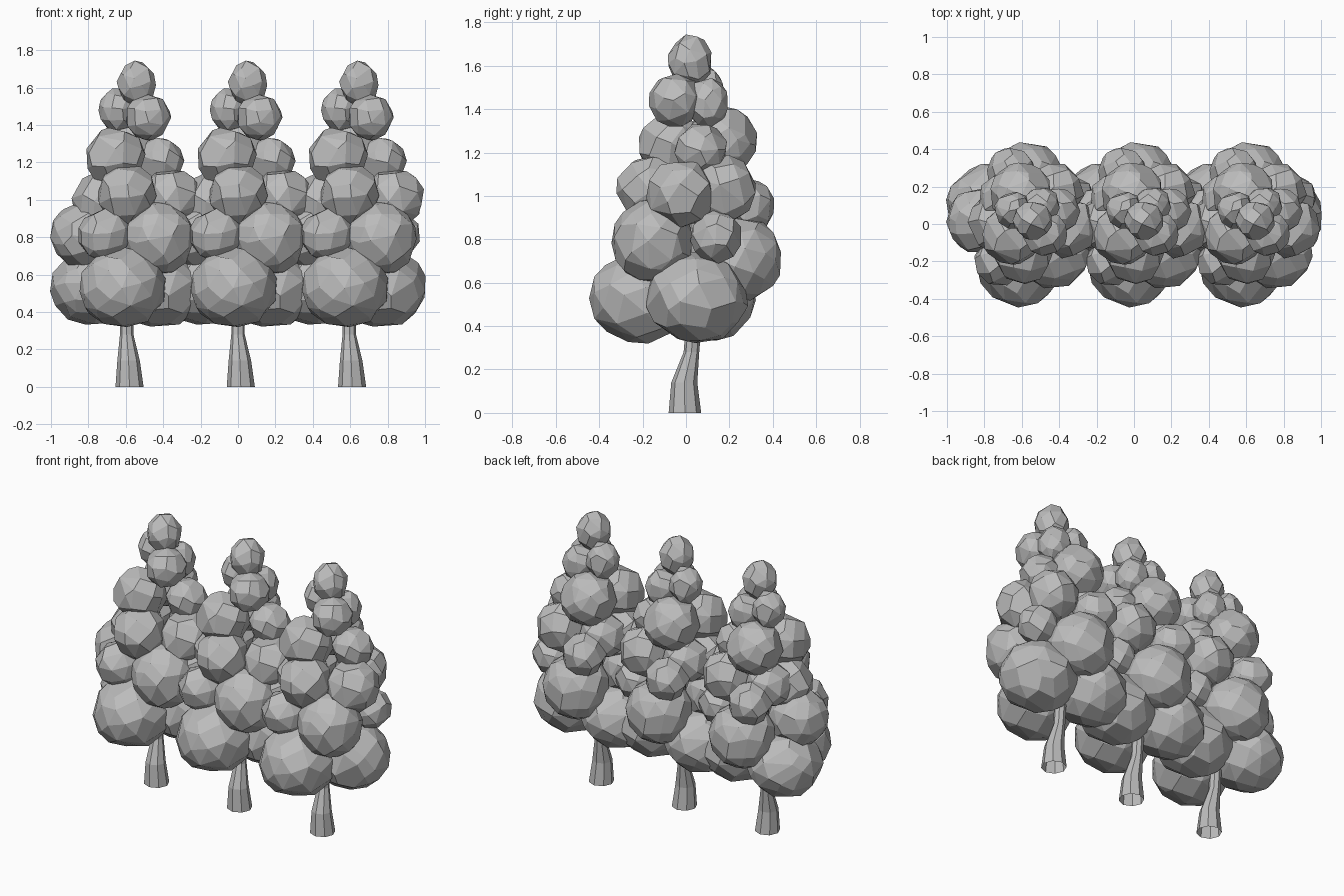
import bpy
import bmesh
import math
import random
from mathutils import Vector, Euler

random.seed(7)

cube = bpy.data.objects.get("Cube")
if cube:
    bpy.data.objects.remove(cube, do_unlink=True)

SPACING = 0.595

# One plain grey covers the trunks and the foliage
grey = bpy.data.materials.new("plain_grey")
grey.use_nodes = True
GREY = (0.5, 0.5, 0.5, 1.0)
grey.diffuse_color = GREY
grey.node_tree.nodes["Principled BSDF"].inputs["Base Color"].default_value = GREY

# Foliage clumps of one tree: x, y, z, radius, in groups that share a height ratio
SQUAT = [
    # broad bottom ring
    (-0.02, -0.21, 0.53, 0.23), (0.18, 0.05, 0.53, 0.23), (-0.185, 0.1, 0.53, 0.22),
]
ROUND = [
    (0.02, 0.24, 0.71, 0.2),
    # second ring
    (-0.12, -0.19, 0.81, 0.14), (0.17, -0.155, 0.79, 0.19), (-0.23, 0.02, 0.81, 0.175),
    (0.26, 0.14, 0.81, 0.12), (-0.06, 0.28, 0.95, 0.13),
    # third ring
    (0, -0.16, 1.03, 0.158), (0.24, -0.02, 1.01, 0.16), (-0.13, 0.01, 0.99, 0.16),
    (0.17, 0.17, 1.03, 0.155), (-0.1, 0.14, 1.03, 0.135),
    # fourth ring
    (-0.06, -0.06, 1.23, 0.16), (0.18, 0.07, 1.21, 0.122), (-0.01, 0.16, 1.25, 0.165),
    # front of the crown
    (0.115, -0.05, 1.44, 0.122),
]
TALL = [
    # back of the crown and the tip
    (-0.05, 0.075, 1.48, 0.1), (0.1, 0.1, 1.43, 0.098), (0.053, 0.02, 1.62, 0.103),
]


def make_mesh(name, bm):
    """Turn a bmesh into a flat-shaded grey mesh."""
    bmesh.ops.recalc_face_normals(bm, faces=bm.faces)
    mesh = bpy.data.meshes.new(name)
    bm.to_mesh(mesh)
    bm.free()
    mesh.materials.append(grey)
    return mesh


def place(name, mesh, x):
    obj = bpy.data.objects.new(name, mesh)
    obj.location.x = x
    bpy.context.collection.objects.link(obj)


def add_clump(bm, centre, radius, height):
    """Add an irregular faceted ball as the convex hull of scattered points."""
    count = 56 if radius > 0.16 else 34
    turn = Euler([random.uniform(0, math.tau) for _ in range(3)]).to_matrix()
    verts = []
    for i in range(count):
        h = 1 - (2 * i + 1) / count
        angle = i * math.pi * (3 - math.sqrt(5)) + random.uniform(-0.25, 0.25)
        ring = math.sqrt(1 - h * h)
        point = turn @ Vector((ring * math.cos(angle), ring * math.sin(angle), h))
        point *= radius * random.uniform(1, 1.05)
        point.z *= height
        verts.append(bm.verts.new(Vector(centre) + point))
    hull = bmesh.ops.convex_hull(bm, input=verts)
    faces = [g for g in hull["geom"] if isinstance(g, bmesh.types.BMFace)]
    edges = list({e for f in faces for e in f.edges})
    # Merge nearly level triangles into larger facets
    bmesh.ops.dissolve_limit(bm, angle_limit=math.radians(12), verts=verts, edges=edges)


def foliage_mesh():
    bm = bmesh.new()
    for clumps, height in ((SQUAT, 0.91), (ROUND, 1), (TALL, 1.18)):
        for x, y, z, radius in clumps:
            add_clump(bm, (x, y, z), radius, height)
    return make_mesh("foliage", bm)


def trunk_mesh():
    """Loft an eight-sided trunk that leans, flares at the foot and is open below."""
    bm = bmesh.new()
    sides = 8
    sections = [(0, 0.015, -0.005, 0.075), (0.14, 0.01, -0.008, 0.06),
                (0.28, 0, 0.025, 0.036), (0.4, 0, 0.035, 0.036), (1, 0.02, 0.02, 0.02)]
    rings = []
    for z, x, y, r in sections:
        rings.append([bm.verts.new((x + r * math.cos(math.tau * i / sides),
                                    y + r * math.sin(math.tau * i / sides), z))
                      for i in range(sides)])
    for low, high in zip(rings, rings[1:]):
        for i in range(sides):
            j = (i + 1) % sides
            bm.faces.new((low[i], low[j], high[j], high[i]))
    bm.faces.new(rings[-1])
    return make_mesh("trunk", bm)


# Three identical trees in a row
foliage, trunk = foliage_mesh(), trunk_mesh()
for label, step in (("right", -1), ("middle", 0), ("left", 1)):
    place(label + "_foliage", foliage, step * SPACING)
    place(label + "_trunk", trunk, step * SPACING)
